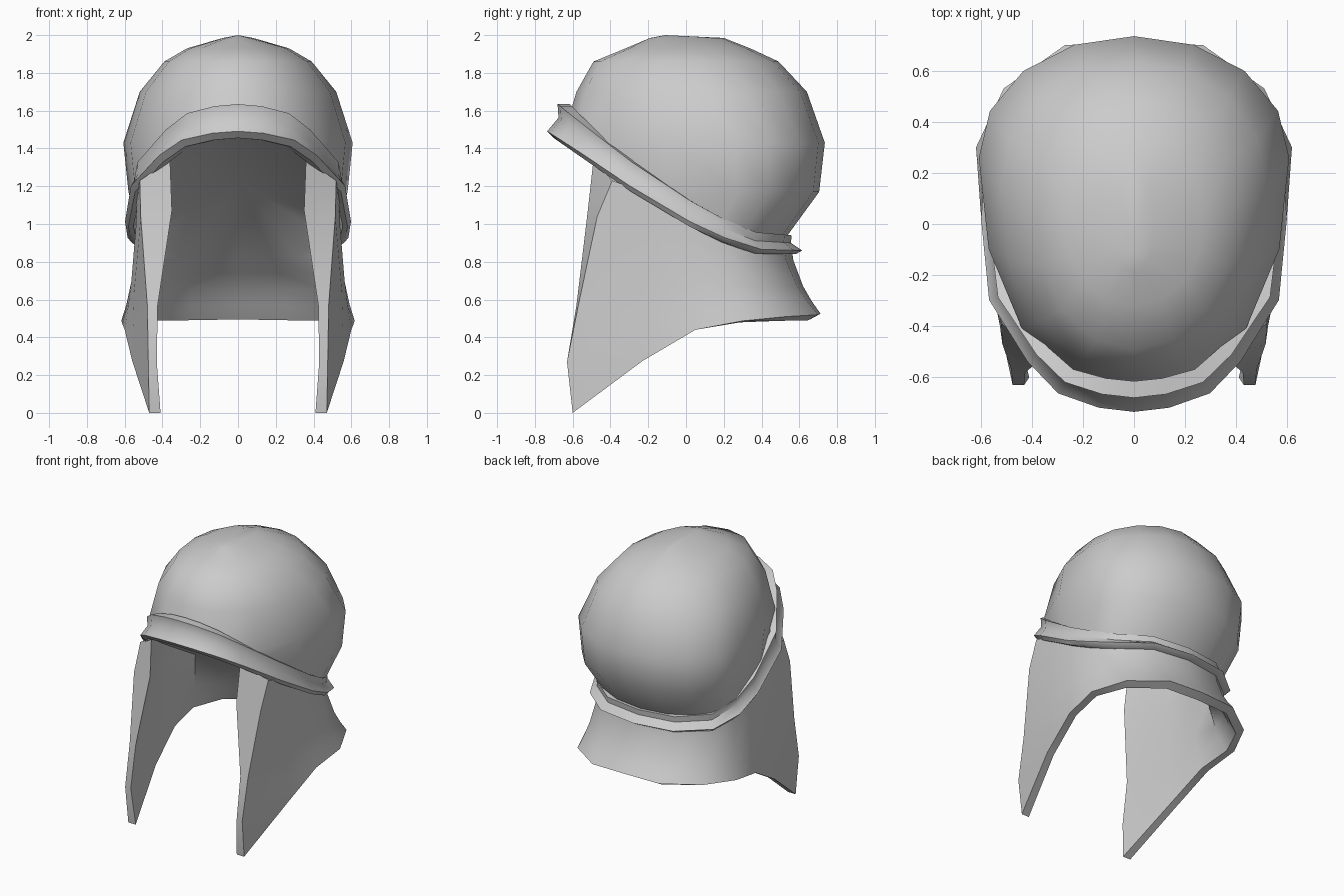
import bpy, bmesh, math
from mathutils import Vector

if "Cube" in bpy.data.objects:
    bpy.data.objects.remove(bpy.data.objects["Cube"])

steel = bpy.data.materials.new("grey metal")
steel.diffuse_color = (0.6, 0.6, 0.6, 1)
steel.use_nodes = True
steel.node_tree.nodes["Principled BSDF"].inputs["Base Color"].default_value = steel.diffuse_color


def lerp(table, v):
    """Piecewise linear lookup in (key, value) pairs."""
    for (a, p), (b, q) in zip(table, table[1:]):
        if v <= b:
            return p + (q - p) * (v - a) / (b - a)
    return table[-1][1]


def finish(name, bm, angle, mirror=False):
    bmesh.ops.recalc_face_normals(bm, faces=bm.faces)
    me = bpy.data.meshes.new(name)
    bm.to_mesh(me)
    bm.free()
    ob = bpy.data.objects.new(name, me)
    bpy.context.collection.objects.link(ob)
    me.materials.append(steel)
    bpy.ops.object.select_all(action='DESELECT')
    ob.select_set(True)
    bpy.context.view_layer.objects.active = ob
    if mirror:
        mod = ob.modifiers.new("mirror", 'MIRROR')
        mod.use_clip = True
        bpy.ops.object.modifier_apply(modifier=mod.name)
    bpy.ops.object.shade_smooth_by_angle(angle=math.radians(angle))
    return ob


def loft(bm, rows, closed=False):
    """Quads between successive rows of points."""
    vs = [[bm.verts.new(p) for p in r] for r in rows]
    for a, b in zip(vs, vs[1:]):
        n = len(a)
        for i in range(n if closed else n - 1):
            j = (i + 1) % n
            bm.faces.new((a[i], a[j], b[j], b[i]))
    return vs


# Dome: egg-shaped rings (z, front y, back y, half width, widest y)
RINGS = [(1.985, -.19, .2, .08, 0), (1.93, -.32, .34, .27, .02), (1.86, -.49, .49, .39, .06),
         (1.70, -.58, .64, .52, .14), (1.43, -.66, .735, .607, .26),
         (1.17, -.66, .705, .58, .27), (.82, -.6, .45, .49, .1)]
SIDES = 16


def egg(z, yf, yb, w, cy):
    pts = []
    for k in range(SIDES):
        a = math.tau * k / SIDES
        c, s = math.cos(a), math.sin(a)
        e = 2.05 if s > 0 else 2.15
        r = (abs(c) ** e + abs(s) ** e) ** (-1 / e)
        pts.append((w * c * r, cy + s * r * ((yb - cy) if s > 0 else (cy - yf)), z))
    return pts


bm = bmesh.new()
rows = loft(bm, [egg(*r) for r in RINGS], True)
apex = bm.verts.new((0, -.11, 2))
for i in range(SIDES):
    bm.faces.new((apex, rows[0][i], rows[0][(i + 1) % SIDES]))
# trim along the sloping brow line
for (y0, z0), (y1, z1) in (((-.7, 1.54), (.02, 1.04)), ((.02, 1.04), (.58, .87))):
    bmesh.ops.bisect_plane(bm, geom=bm.verts[:] + bm.edges[:] + bm.faces[:], dist=1e-5,
                           plane_co=(0, y0, z0), plane_no=(0, z0 - z1, y1 - y0),
                           clear_inner=True)
finish("dome", bm, 50)

# Rim: half of a moulded ring following the brow line
PATH = [(0, -.70), (.13, -.685), (.28, -.635), (.395, -.52), (.545, -.29), (.58, .02),
        (.563, .2), (.48, .38), (.28, .54), (0, .58)]
RIM_Z = [(-.7, 1.545), (-.3, 1.255), (.02, 1.055), (.2, .965), (.38, .90), (.58, .89)]
RIM_H = [(-.7, .09), (0, .07), (.58, .05)]
SECTION = [(-.085, 1), (-.02, 1), (-.025, .2), (.035, -.6), (0, -1), (-.05, -1)]


def rim_row(i):
    x, y = PATH[i]
    a, b = Vector(PATH[max(i - 1, 0)]), Vector(PATH[min(i + 1, len(PATH) - 1)])
    n = Vector((b.y - a.y, a.x - b.x)).normalized()
    if x == 0:
        n = Vector((0, math.copysign(1, y)))
    k = .5 + .5 * abs(n.y)
    return [(x + n.x * o * k, y + n.y * o * k, lerp(RIM_Z, y) + lerp(RIM_H, y) * h)
            for o, h in SECTION]


rim = [rim_row(i) for i in range(len(PATH))]
bm = bmesh.new()
loft(bm, rim, True)
finish("rim", bm, 45, True)

# Cheek and neck guard: columns of (top, bottom, inward angle, flare power)
STEPS = [0, .18, .575, .8, 1]
HUB = Vector((0, -.05, 1.23))
FRONT_OUT = [(.52, -.39, 1.23), (.515, -.47, 1.04), (.48, -.57, .57), (.475, -.63, .27), (.47, -.6, 0)]
FRONT_IN = [(.36, -.49, 1.34), (.35, -.52, 1.07), (.425, -.58, .57), (.43, -.63, .27), (.41, -.6, 0)]
COLUMNS = [((.535, -.2, 1.16), (.56, -.23, .275), 0, 1),
           ((.54, .0, 1.04), (.6, .05, .44), 0, 1.6),
           ((.53, .2, .93), (.618, .3, .487), 15, 1.7),
           ((.46, .37, .88), (.51, .53, .51), 50, 1.7),
           ((.27, .52, .87), (.27, .70, .52), 80, 1.7),
           ((0, .56, .87), (0, .712, .525), 90, 1.7)]
columns = [FRONT_OUT + FRONT_IN[::-1]]
for top, bot, ang, power in COLUMNS:
    top, bot = Vector(top), Vector(bot)
    a = math.radians(ang)
    outer, inner = [], []
    for t in STEPS:
        p = top.lerp(bot, t ** power)
        p.z = top.z + (bot.z - top.z) * t
        outer.append(p)
        inner.append(p - Vector((math.cos(a) * .055, math.sin(a) * .055, .03 * t * math.sin(a))))
    # towards the nape the inner wall slopes straight up into the lining
    if ang > 40:
        inner[1], inner[0] = inner[2].lerp(HUB, .15), inner[2].lerp(HUB, .3)
    columns.append(outer + inner[::-1])
bm = bmesh.new()
grid = loft(bm, columns)
# close the front edges of the cheeks
f = grid[0]
for i in range(4):
    bm.faces.new((f[i], f[i + 1], f[8 - i], f[9 - i]))
# lining: shallow fan under the dome, joined to the inner wall
hub = bm.verts.new(HUB)
edge = [bm.verts.new(r[-1]) for r in rim[:3]] + [c[-1] for c in grid]
for a, b in zip(edge, edge[1:]):
    bm.faces.new((hub, b, a))
finish("cheek_and_neck_guard", bm, 40, True)
